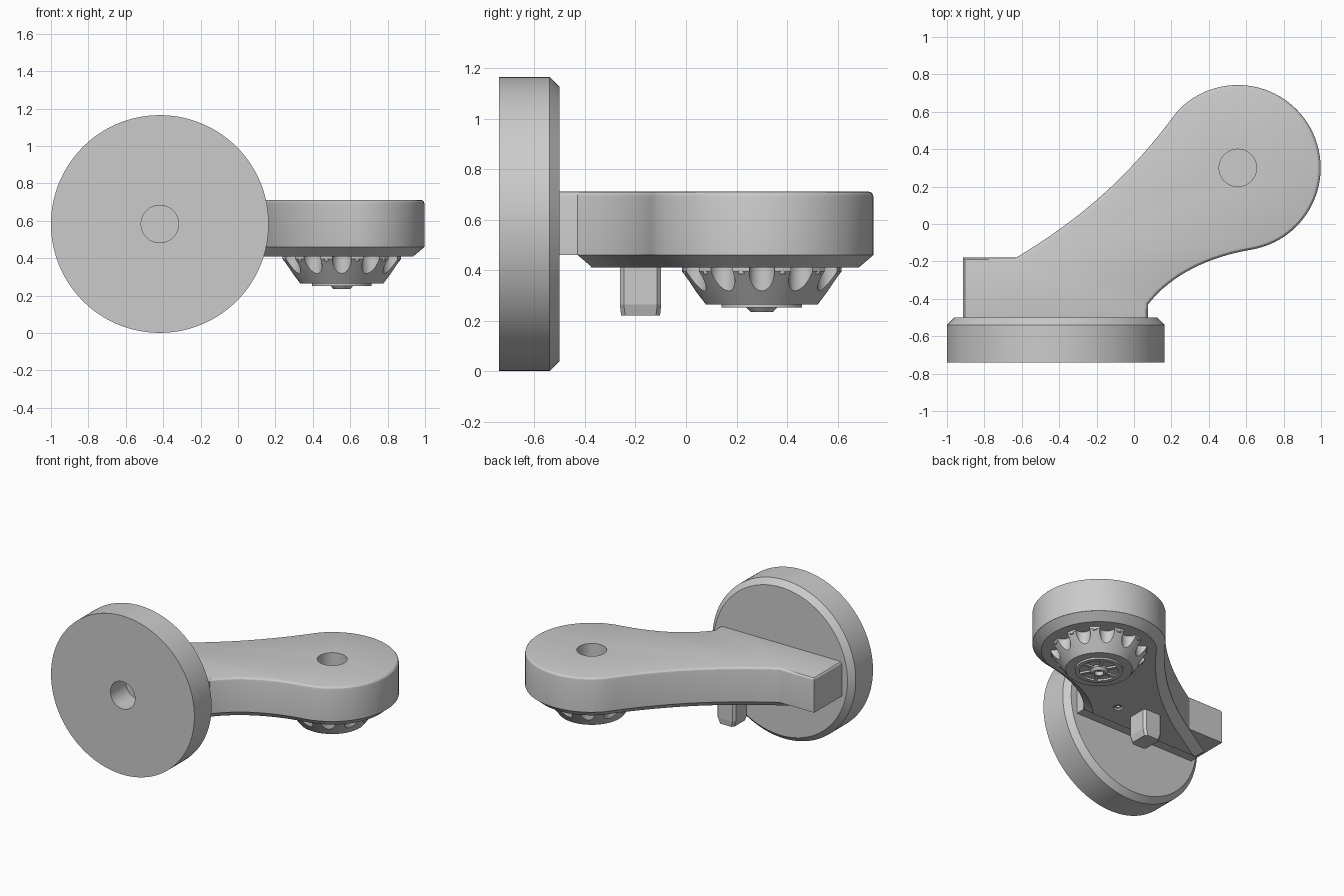
import bpy, bmesh
from math import sin, cos, pi, radians
from mathutils import Vector, Matrix

if "Cube" in bpy.data.objects:
    bpy.data.objects.remove(bpy.data.objects["Cube"])

PX, PY = 0.555, 0.30          # pivot of the round arm end
R = 0.443


def finish(name, bm, matrix=None):
    if matrix:
        bmesh.ops.transform(bm, matrix=matrix, verts=bm.verts)
    bmesh.ops.recalc_face_normals(bm, faces=bm.faces)
    me = bpy.data.meshes.new(name)
    bm.to_mesh(me)
    bm.free()
    ob = bpy.data.objects.new(name, me)
    bpy.context.collection.objects.link(ob)
    return ob


def smooth(ob, angle=28):
    bpy.ops.object.select_all(action='DESELECT')
    ob.select_set(True)
    bpy.context.view_layer.objects.active = ob
    bpy.ops.object.shade_smooth_by_angle(angle=radians(angle))


def loft(name, rings, closed=False, matrix=None):
    bm = bmesh.new()
    vs = [[bm.verts.new(p) for p in r] for r in rings]
    n = len(vs[0])
    pairs = list(zip(vs, vs[1:])) + ([(vs[-1], vs[0])] if closed else [])
    for a, b in pairs:
        for i in range(n):
            j = (i + 1) % n
            bm.faces.new((a[i], a[j], b[j], b[i]))
    if not closed:
        bm.faces.new(vs[0])
        bm.faces.new(vs[-1])
    return finish(name, bm, matrix)


def lathe(name, prof, matrix, seg=96, closed=False):
    rings = [[(r * cos(2 * pi * i / seg), r * sin(2 * pi * i / seg), z)
              for i in range(seg)] for r, z in prof]
    return loft(name, rings, closed, matrix)


def inset(pts, d):
    # mitred inset of a clockwise outline
    out, n = [], len(pts)
    for i in range(n):
        p = Vector(pts[i])
        a = (p - Vector(pts[i - 1])).normalized()
        b = (Vector(pts[(i + 1) % n]) - p).normalized()
        na, nb = Vector((a.y, -a.x)), Vector((b.y, -b.x))
        out.append(p + (na + nb) * d / (1 + na.dot(nb)))
    return out


def bezier(a, b, c, d, n):
    a, b, c, d = map(Vector, (a, b, c, d))
    return [tuple(a * (1 - t) ** 3 + b * 3 * t * (1 - t) ** 2 + c * 3 * t * t * (1 - t) + d * t ** 3)
            for t in [i / n for i in range(n + 1)]]


def layer(pts, d, z):
    return [(p[0], p[1], z) for p in inset(pts, d)]


def cut(ob, cutter):
    m = ob.modifiers.new("cut", 'BOOLEAN')
    m.operation, m.solver, m.object = 'DIFFERENCE', 'EXACT', cutter
    bpy.context.view_layer.objects.active = ob
    bpy.ops.object.modifier_apply(modifier=m.name)
    bpy.data.objects.remove(cutter)


# Round mounting disc with a blind centre hole
disc_m = Matrix.Translation((-0.418, 0, 0.583)) @ Matrix.Rotation(radians(-90), 4, 'X')
disc = lathe("mounting_disc", [(0.1, -0.56), (0.1, -0.74), (0.582, -0.74), (0.582, -0.54),
                               (0.543, -0.50)], disc_m, 128)
smooth(disc)

# Arm outline: long upper curve, round end, short lower curve
a0, a1 = radians(137), radians(-80)
s, e = ((PX + R * cos(a), PY + R * sin(a)) for a in (a0, a1))
upper = bezier((-0.63, -0.18), (-0.28, 0.03), (-0.02, 0.26), s, 20)
arc = [(PX + R * cos(a0 + (a1 - a0) * i / 56), PY + R * sin(a0 + (a1 - a0) * i / 56))
       for i in range(1, 56)]
lower = bezier(e, (0.40, -0.175), (0.20, -0.27), (0.075, -0.43), 16)
head = upper + arc + lower
block = head + [(0.075, -0.56), (-0.915, -0.56), (-0.915, -0.18)]
base = head + [(-0.90, -0.43), (-0.90, -0.345)]

top = [layer(block, 0.022 * (1 - cos(t)), 0.688 + 0.024 * sin(t))
       for t in (0, pi / 6, pi / 3, pi / 2)]
arm = loft("arm", [layer(block, 0, 0.46)] + top)
cut(arm, lathe("hole_cutter", [(0.1, 0.50), (0.1, 0.8)], Matrix.Translation((PX, PY, 0)), 64))
smooth(arm)

# Chamfered underside of the arm with a small screw hole
under = loft("arm_underside", [layer(base, 0.001, 0.47), layer(base, 0.001, 0.46),
                               layer(base, 0.06, 0.41)])
cut(under, lathe("screw_cutter", [(0.032, 0.38), (0.032, 0.44)],
                 Matrix.Translation((-0.03, -0.20, 0)), 32))
smooth(under)
screw = lathe("screw_ring", [(0.014, 0.44), (0.014, 0.417), (0.024, 0.417), (0.024, 0.44)],
              Matrix.Translation((-0.03, -0.20, 0)), 24, True)
smooth(screw)

# Conical knob with twelve scalloped notches
at_pivot = Matrix.Translation((PX, PY, 0))
knob = lathe("knob", [(0.32, 0.415), (0.32, 0.395), (0.222, 0.265)], at_pivot)
for i in range(12):
    a = i * pi / 6
    cut(knob, lathe("notch_cutter", [(0.05, 0.2), (0.05, 0.5)],
                    Matrix.Translation((PX + 0.312 * cos(a), PY + 0.312 * sin(a), 0)), 24))
smooth(knob)

# Small studs between the notches
for i in range(12):
    a = (i + 0.5) * pi / 6
    smooth(lathe("knob_stud", [(0.016, 0.41), (0.016, 0.385)],
                 Matrix.Translation((PX + 0.305 * cos(a), PY + 0.305 * sin(a), 0)), 16))

# Spoked cap and hollow hub below the knob
smooth(lathe("cap_ring", [(0.13, 0.27), (0.13, 0.252), (0.16, 0.252), (0.16, 0.27)],
             at_pivot, 64, True))
smooth(lathe("cap_hub", [(0.03, 0.27), (0.03, 0.235), (0.045, 0.235), (0.06, 0.252),
                         (0.06, 0.27)], at_pivot, 48, True))
for i in range(6):
    bm = bmesh.new()
    bmesh.ops.create_cube(bm, size=1, matrix=Matrix.Translation((0.095, 0, 0.261))
                          @ Matrix.Diagonal((0.09, 0.022, 0.018, 1)))
    finish("cap_spoke", bm, at_pivot @ Matrix.Rotation(i * pi / 3, 4, 'Z'))


# Square stop peg with softened corners and tapered tip
def peg_ring(hx, hy, z, c=0.016):
    pts = [(hx - c, hy), (hx, hy - c), (hx, c - hy), (hx - c, -hy),
           (c - hx, -hy), (-hx, c - hy), (-hx, hy - c), (c - hx, hy)]
    return [(-0.25 + x, -0.18 + y, z) for x, y in pts]


loft("stop_peg", [peg_ring(0.075, 0.082, 0.42), peg_ring(0.075, 0.082, 0.265),
                  peg_ring(0.06, 0.077, 0.22)])
